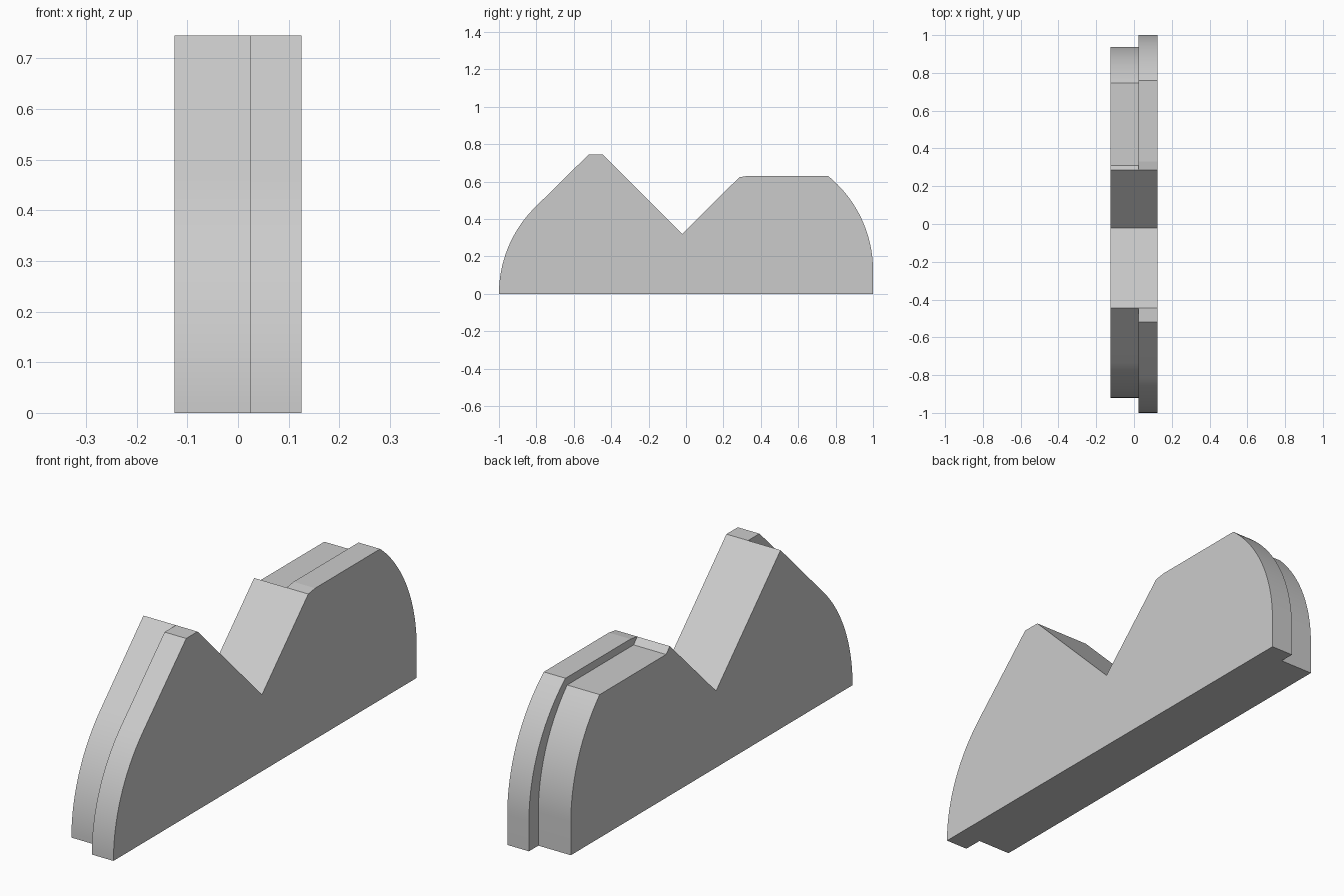
import bpy
import bmesh
from math import sin, cos, radians

cube = bpy.data.objects.get("Cube")
if cube:
    bpy.data.objects.remove(cube, do_unlink=True)

grey = bpy.data.materials.new("plain grey")
grey.use_nodes = True
colour = (0.6, 0.6, 0.6, 1)
grey.diffuse_color = colour
grey.node_tree.nodes["Principled BSDF"].inputs["Base Color"].default_value = colour

RADIUS = 0.65


def arc(cy, cz, start, end, steps=24):
    """Points (y, z) on a rounded end."""
    angles = [radians(start + (end - start) * i / steps) for i in range(steps + 1)]
    return [(cy + RADIUS * cos(a), cz + RADIUS * sin(a)) for a in angles]


def plate(name, x0, x1, profile):
    """Extrude a side profile (y, z) from x0 to x1."""
    bm = bmesh.new()
    face = bm.faces.new([bm.verts.new((x0, y, z)) for y, z in profile])
    side = bmesh.ops.extrude_face_region(bm, geom=[face])["geom"]
    verts = [v for v in side if isinstance(v, bmesh.types.BMVert)]
    bmesh.ops.translate(bm, verts=verts, vec=(x1 - x0, 0, 0))
    bmesh.ops.recalc_face_normals(bm, faces=bm.faces)
    mesh = bpy.data.meshes.new(name)
    bm.to_mesh(mesh)
    bm.free()
    mesh.materials.append(grey)
    obj = bpy.data.objects.new(name, mesh)
    bpy.context.collection.objects.link(obj)
    bpy.ops.object.select_all(action="DESELECT")
    obj.select_set(True)
    bpy.context.view_layer.objects.active = obj
    bpy.ops.object.shade_smooth_by_angle(angle=radians(8))


# V-shaped notch shared by both plates, from the tall peak to the back shoulder
notch = [(-0.445, 0.745), (-0.02, 0.32), (0.285, 0.623)]

# Longer, thinner plate with a flat-topped peak
plate("long_plate", 0.025, 0.125,
      arc(-0.35, 0, 180, 135) + [(-0.52, 0.745)] + notch
      + [(0.33, 0.63)] + arc(0.35, 0.125, 51, 0) + [(1, 0)])

# Shorter, thicker plate with a sharp peak and a lowered back shoulder
plate("short_plate", -0.125, 0.025,
      arc(-0.27, 0, 180, 135) + notch
      + [(0.31, 0.598)] + arc(0.288, 0.138, 45, 0) + [(0.938, 0)])
